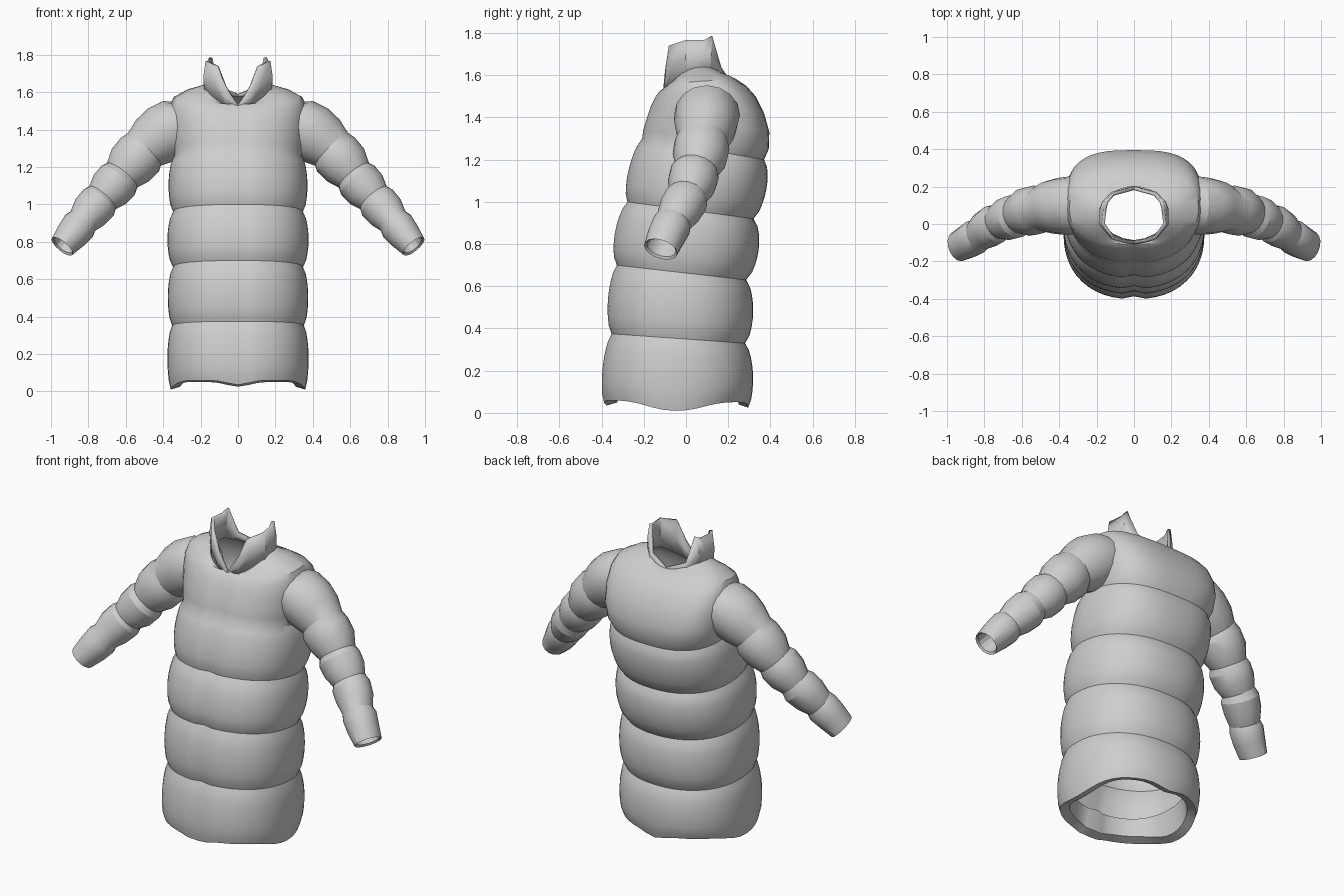
import bpy, bmesh, math
from mathutils import Vector

fabric = bpy.data.materials.new("light grey fabric")
fabric.diffuse_color = (0.62, 0.62, 0.62, 1)


def make_object(name, bm, angle=30):
    bmesh.ops.recalc_face_normals(bm, faces=bm.faces)
    mesh = bpy.data.meshes.new(name)
    bm.to_mesh(mesh)
    bm.free()
    obj = bpy.data.objects.new(name, mesh)
    bpy.context.collection.objects.link(obj)
    mesh.materials.append(fabric)
    bpy.ops.object.select_all(action='DESELECT')
    obj.select_set(True)
    bpy.context.view_layer.objects.active = obj
    bpy.ops.object.shade_smooth_by_angle(angle=math.radians(angle))
    return obj


def loft(rings, closed=True):
    """Skin a list of equal-length point rings."""
    bm = bmesh.new()
    rows = [[bm.verts.new(p) for p in ring] for ring in rings]
    n = len(rows[0])
    for a, b in zip(rows, rows[1:]):
        for i in range(n if closed else n - 1):
            j = (i + 1) % n
            bm.faces.new((a[i], a[j], b[j], b[i]))
    return bm


def spow(v, e):
    return math.copysign(abs(v) ** e, v)


def body_ring(zf, zb, w, yf, yb, side=0.0, ef=2.3, eb=2.25, hem=0.0):
    """Tilted superellipse: front and back have their own height and fullness."""
    pts, n = [], 48
    yc, hy = (yf + yb) / 2, (yb - yf) / 2
    for i in range(n):
        a = 2 * math.pi * i / n
        c, s = math.cos(a), math.sin(a)
        e = 2 / (ef if s < 0 else eb)
        x, t = w * spow(c, e), spow(s, e)
        y = yc + hy * t
        if s < 0:  # zip groove down the front
            y += 0.015 * math.exp(-(x / 0.025) ** 2)
        z = zf + (zb - zf) * (t + 1) / 2 + side * c * c
        z -= hem * (0.045 * abs(c) ** 10 + 0.025 * math.exp(-(x / 0.08) ** 2))
        pts.append((x, y, z))
    return pts


# Coat body: stacked quilted bands between the stitched seams
# each seam: front z, back z, half width, front y, back y, bulge of band above
seams = [(0.06, 0.05, 0.36, -0.39, 0.295, 0.025),
         (0.375, 0.33, 0.352, -0.355, 0.28, 0.03),
         (0.70, 0.63, 0.348, -0.33, 0.285, 0.035),
         (1.00, 0.92, 0.347, -0.28, 0.32, 0.03),
         (1.30, 1.20, 0.345, -0.21, 0.37, 0)]
fullness = [2.2, 2.2, 2.2, 2.25, 2.6]
rings = [body_ring(0.17, 0.17, 0.29, -0.32, 0.23),          # turned-in hem
         body_ring(0.075, 0.065, 0.31, -0.34, 0.25, hem=1)]
steps = 8
for q in range(4):
    lo, hi = seams[q], seams[q + 1]
    for k in range(steps):
        t = k / steps
        zf, zb, w, yf, yb = [lo[m] + (hi[m] - lo[m]) * t for m in range(5)]
        b = lo[5] * math.sin(math.pi * t) ** 0.6
        rings.append(body_ring(zf, zb, w + b * 0.85, yf - b, yb + b * 1.2,
                               eb=fullness[q] + (fullness[q + 1] - fullness[q]) * t,
                               hem=(1 - t) ** 3 if q == 0 else 0))
# Yoke and shoulders, closing in to the neckline
yoke = [(1.30, 1.20, 0.345, -0.21, 0.37, 0, 2.6),
        (1.34, 1.25, 0.358, -0.205, 0.392, 0.0, 2.8),
        (1.39, 1.33, 0.365, -0.19, 0.395, 0.01, 3.0),
        (1.45, 1.42, 0.368, -0.17, 0.37, 0.02, 3.0),
        (1.50, 1.50, 0.364, -0.145, 0.33, 0.025, 2.8),
        (1.525, 1.55, 0.345, -0.125, 0.285, 0.035, 2.6),
        (1.535, 1.58, 0.27, -0.11, 0.24, 0.055, 2.3),
        (1.525, 1.59, 0.18, -0.10, 0.20, 0.08, 2.0)]
for zf, zb, w, yf, yb, side, eb in yoke:
    rings.append(body_ring(zf, zb, w, yf, yb, side, eb=eb))
make_object("coat_body", loft(rings), 35)

# Sleeves: centre x, y, z, radius across, radius front to back
path = [(0.27, 0.10, 1.44, 0.115, 0.14),
        (0.335, 0.10, 1.415, 0.152, 0.155),
        (0.395, 0.095, 1.38, 0.158, 0.152),
        (0.45, 0.09, 1.34, 0.147, 0.142),
        (0.50, 0.08, 1.295, 0.124, 0.12),
        (0.525, 0.075, 1.265, 0.136, 0.132),
        (0.575, 0.065, 1.21, 0.132, 0.13),
        (0.62, 0.05, 1.155, 0.104, 0.104),
        (0.64, 0.04, 1.13, 0.118, 0.118),
        (0.685, 0.025, 1.08, 0.116, 0.114),
        (0.725, 0.01, 1.035, 0.093, 0.093),
        (0.745, 0.0, 1.01, 0.107, 0.106),
        (0.79, -0.03, 0.96, 0.104, 0.102),
        (0.83, -0.06, 0.91, 0.084, 0.086),
        (0.85, -0.07, 0.885, 0.094, 0.094),
        (0.89, -0.095, 0.835, 0.087, 0.09),
        (0.94, -0.12, 0.775, 0.071, 0.083),
        (0.935, -0.117, 0.782, 0.06, 0.072),     # cuff lip and inside
        (0.87, -0.09, 0.86, 0.062, 0.067)]


def sleeve(name, sign):
    out, n = [], 16
    for i, (x, y, z, rp, ry) in enumerate(path):
        k = min(i, 16)
        p0, p1 = Vector(path[max(k - 1, 0)][:3]), Vector(path[min(k + 1, 16)][:3])
        d = (p1 - p0).normalized()
        u = (Vector((0, 1, 0)) - d * d.y).normalized()
        v = d.cross(u)
        ring = []
        for j in range(n):
            a = 2 * math.pi * j / n
            p = Vector((x, y, z)) + u * ry * math.cos(a) + v * rp * math.sin(a)
            ring.append((p.x * sign, p.y, p.z))
        out.append(ring)
    make_object(name, loft(out), 24)


sleeve("right_sleeve", 1)
sleeve("left_sleeve", -1)

# Stand-up collar: base and ragged top edge from front to nape
base = [(0, -0.095, 1.51), (0.06, -0.085, 1.525), (0.12, -0.058, 1.555), (0.172, 0.0, 1.60),
        (0.178, 0.07, 1.61), (0.165, 0.11, 1.61), (0.11, 0.165, 1.59), (0, 0.195, 1.575)]
top = [(0, -0.10, 1.53), (0.065, -0.09, 1.63), (0.11, -0.075, 1.74), (0.165, 0.0, 1.765),
       (0.155, 0.085, 1.765), (0.145, 0.12, 1.785), (0.11, 0.16, 1.635), (0, 0.19, 1.59)]
for name, sign in (("right_collar", 1), ("left_collar", -1)):
    flip = lambda pts: [(x * sign, y, z) for x, y, z in pts]
    mid = [((a[0] + b[0]) / 2 * 1.05, (a[1] + b[1]) / 2, (a[2] + b[2]) / 2)
           for a, b in zip(base, top)]
    obj = make_object(name, loft([flip(base), flip(mid), flip(top)], closed=False), 25)
    mod = obj.modifiers.new("thickness", 'SOLIDIFY')
    mod.thickness = 0.018
    mod.offset = 0
